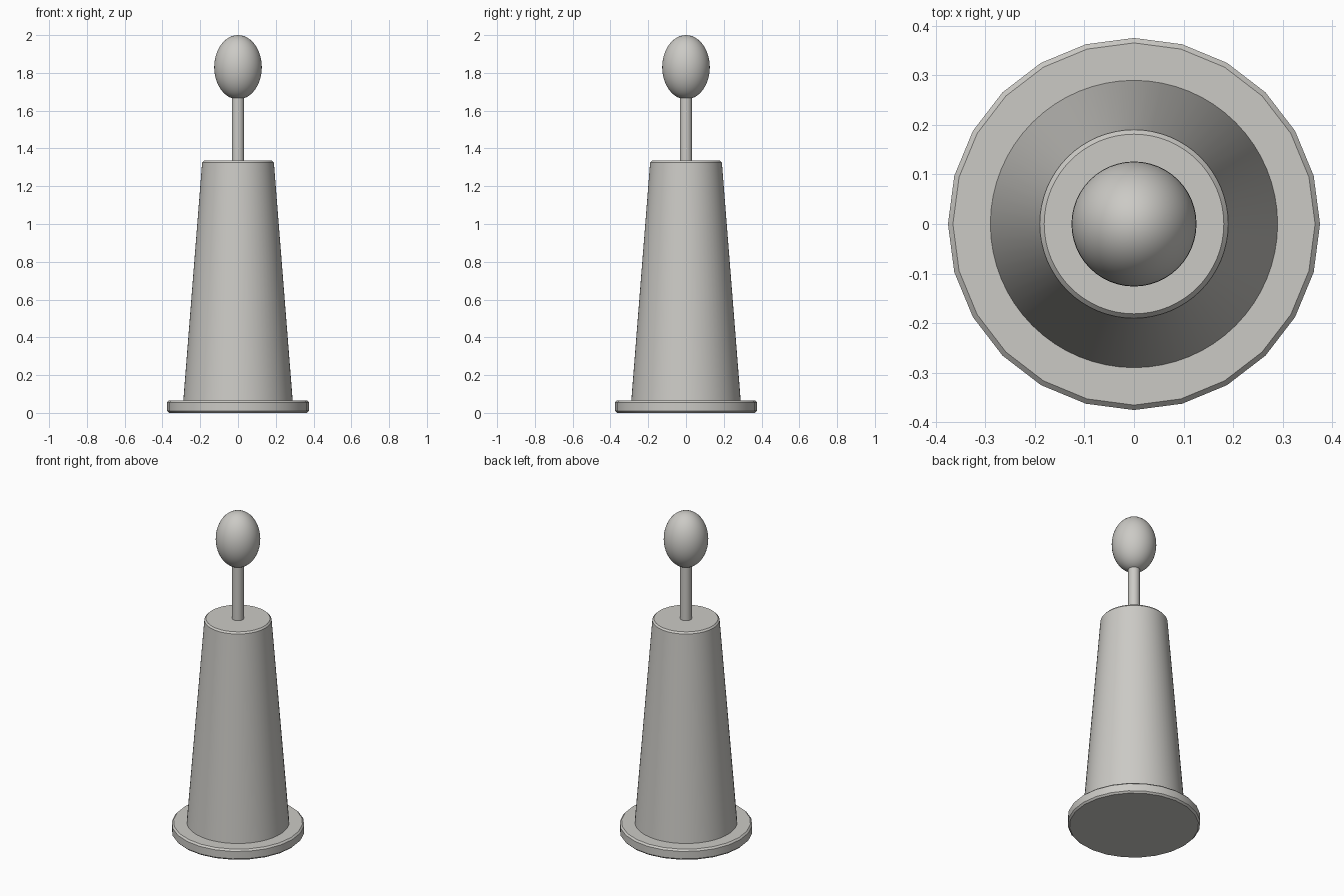
import bpy, bmesh, math

if "Cube" in bpy.data.objects:
    bpy.data.objects.remove(bpy.data.objects["Cube"])

grey = bpy.data.materials.new("warm_grey")
grey.diffuse_color = (0.6, 0.59, 0.56, 1)
grey.use_nodes = True
grey.node_tree.nodes["Principled BSDF"].inputs["Base Color"].default_value = grey.diffuse_color


def lathe(name, profile, sides):
    """Turn a (radius, height) profile around z; radius 0 makes a pole."""
    bm = bmesh.new()
    rings = []
    for r, z in profile:
        n = 1 if r < 1e-6 else sides
        rings.append([bm.verts.new((r * math.cos(2 * math.pi * i / sides),
                                    r * math.sin(2 * math.pi * i / sides), z))
                      for i in range(n)])
    for a, b in zip(rings, rings[1:]):
        for i in range(sides):
            j = (i + 1) % sides
            if len(a) == 1:
                bm.faces.new((a[0], b[j], b[i]))
            elif len(b) == 1:
                bm.faces.new((a[i], a[j], b[0]))
            else:
                bm.faces.new((a[i], a[j], b[j], b[i]))
    # flat end caps
    if len(rings[0]) > 1:
        bm.faces.new(rings[0][::-1])
    if len(rings[-1]) > 1:
        bm.faces.new(rings[-1])
    mesh = bpy.data.meshes.new(name)
    bm.to_mesh(mesh)
    bm.free()
    mesh.materials.append(grey)
    obj = bpy.data.objects.new(name, mesh)
    bpy.context.collection.objects.link(obj)
    bpy.ops.object.select_all(action='DESELECT')
    obj.select_set(True)
    bpy.context.view_layer.objects.active = obj
    bpy.ops.object.shade_smooth_by_angle(angle=math.radians(30))
    return obj


# chamfered disc foot
lathe("base_disc", [(0.365, 0), (0.375, 0.01), (0.375, 0.056), (0.365, 0.066)], 24)

# tapered body with a chamfered top rim
lathe("tapered_body", [(0.29, 0.06), (0.19, 1.325), (0.181, 1.335)], 64)

# thin stem
lathe("stem", [(0.033, 1.33), (0.033, 1.70)], 32)

# egg-shaped knob
steps = 24
lathe("knob", [(0.126 * math.sin(math.pi * k / steps),
                1.83 - 0.17 * math.cos(math.pi * k / steps))
               for k in range(steps + 1)], 48)
